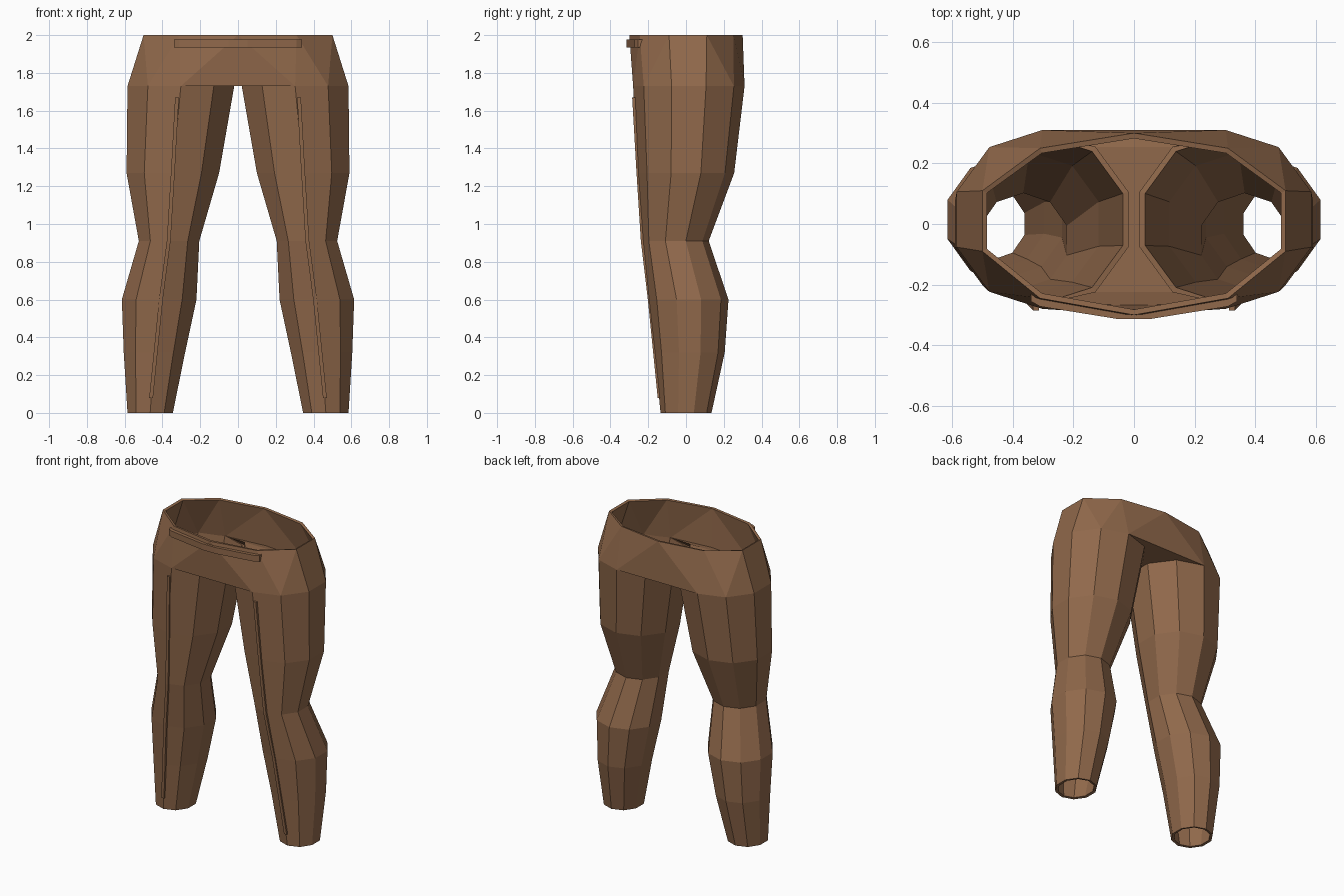
import bpy, bmesh, math

if "Cube" in bpy.data.objects:
    bpy.data.objects.remove(bpy.data.objects["Cube"])

mat = bpy.data.materials.new("brown_leather")
mat.diffuse_color = (0.28, 0.14, 0.07, 1)
mat.use_nodes = True
mat.node_tree.nodes["Principled BSDF"].inputs["Base Color"].default_value = mat.diffuse_color


def make(name, polys, wall=0.0):
    """Build a flat-shaded object from polygons, welding shared corners."""
    bm = bmesh.new()
    for poly in polys:
        bm.faces.new([bm.verts.new(p) for p in poly])
    bmesh.ops.remove_doubles(bm, verts=bm.verts, dist=1e-4)
    bmesh.ops.recalc_face_normals(bm, faces=bm.faces)
    me = bpy.data.meshes.new(name)
    bm.to_mesh(me)
    bm.free()
    me.materials.append(mat)
    ob = bpy.data.objects.new(name, me)
    bpy.context.collection.objects.link(ob)
    if wall:
        mod = ob.modifiers.new("wall", "SOLIDIFY")
        mod.thickness = wall
        mod.offset = -1
    return ob


def loft(rings, caps=False):
    polys = []
    for a, b in zip(rings, rings[1:]):
        n = len(a)
        polys += [(a[i], a[(i + 1) % n], b[(i + 1) % n], b[i]) for i in range(n)]
    if caps:
        polys += [rings[0], rings[-1]]
    return polys


def flip(polys, s):
    return [[(s * x, y, z) for x, y, z in p] for p in polys]


# Ten-sided leg ring with one corner at the front
def ring(z, x0, x1, y0, y1):
    pts = []
    for i in range(10):
        a = math.radians(-90 + 36 * i)
        pts.append(((x0 + x1) / 2 + (x1 - x0) / 2 * math.cos(a) / math.cos(math.radians(18)),
                    (y0 + y1) / 2 + (y1 - y0) / 2 * math.sin(a), z))
    return pts


leg = [ring(*r) for r in (
    (0, 0.345, 0.585, -0.135, 0.135),
    (0.32, 0.28, 0.605, -0.165, 0.205),
    (0.60, 0.22, 0.615, -0.195, 0.225),
    (0.91, 0.205, 0.525, -0.23, 0.12),
    (1.27, 0.10, 0.59, -0.255, 0.255),
    (1.73, 0.02, 0.585, -0.28, 0.31))]

# Raised seam down the front of each leg
seam = []
for x, y, z in ((0.46, -0.138, 0.08), (0.408, -0.19, 0.6), (0.367, -0.227, 0.91),
                (0.345, -0.25, 1.27), (0.323, -0.273, 1.67)):
    seam.append([(x - 0.01, y - 0.012, z), (x + 0.01, y - 0.012, z),
                 (x + 0.01, y + 0.012, z), (x - 0.01, y + 0.012, z)])

for side, s in (("right", 1), ("left", -1)):
    make(side + "_leg", flip(loft(leg), s), 0.018)
    make(side + "_seam", flip(loft(seam, True), s))

# Hip section: ten-sided waist down to the leg tops, with a flat crotch
T = [(x, y, 2.0) for x, y in ((0, -0.3), (0.31, -0.245), (0.5, -0.09),
                              (0.5, 0.11), (0.31, 0.25), (0, 0.3))]
B = leg[-1][:6]
inner = [leg[-1][0]] + leg[-1][:4:-1]
mid = [(0, p[1], p[2]) for p in inner]
half = [(T[0], mid[0], B[0]), (T[5], B[5], mid[5]), (T[2], B[2], B[3], T[3])]
for k in (0, 1, 3, 4):
    if k in (0, 1):
        half += [(T[k], B[k], T[k + 1]), (T[k + 1], B[k], B[k + 1])]
    else:
        half += [(T[k], B[k], B[k + 1]), (T[k], B[k + 1], T[k + 1])]
half += [(inner[i], inner[i + 1], mid[i + 1], mid[i]) for i in range(5)]
make("hips", half + flip(half, -1), 0.018)

# Waistband strip across the front
band = []
for x, y in ((-0.34, -0.243), (-0.31, -0.26), (-0.05, -0.302),
             (0.05, -0.302), (0.31, -0.26), (0.34, -0.243)):
    band.append([(x, y - 0.012, 1.935), (x, y + 0.012, 1.935),
                 (x, y + 0.012, 1.977), (x, y - 0.012, 1.977)])
make("waistband", loft(band, True))
